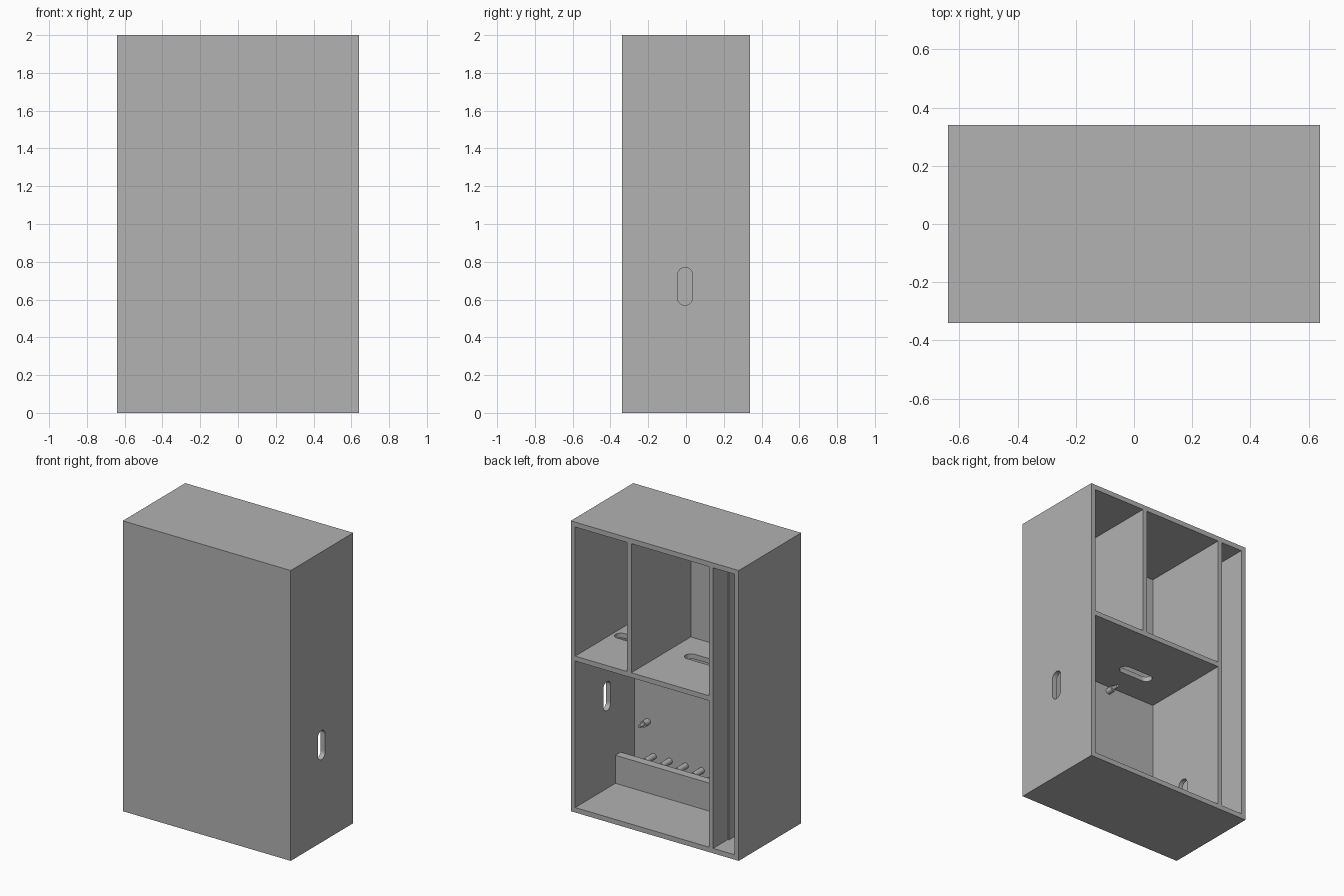
import bpy, bmesh, math
from mathutils import Vector, Matrix

if "Cube" in bpy.data.objects:
    bpy.data.objects.remove(bpy.data.objects["Cube"])

grey = bpy.data.materials.new("plain grey")
grey.use_nodes = True
color = (0.445, 0.445, 0.445, 1)
grey.diffuse_color = color
grey.node_tree.nodes["Principled BSDF"].inputs["Base Color"].default_value = color

W, D, H, T = 0.64, 0.34, 2.0, 0.034      # half width, half depth, height, wall
INNER_FRONT = -D + T


def finish(name, bm):
    bmesh.ops.recalc_face_normals(bm, faces=bm.faces)
    mesh = bpy.data.meshes.new(name)
    bm.to_mesh(mesh)
    bm.free()
    mesh.materials.append(grey)
    ob = bpy.data.objects.new(name, mesh)
    bpy.context.collection.objects.link(ob)
    return ob


def box(name, x, y, z):
    """Box from (low, high) ranges."""
    bm = bmesh.new()
    size = [b - a for a, b in (x, y, z)]
    mid = [(a + b) / 2 for a, b in (x, y, z)]
    bmesh.ops.create_cube(bm, size=1, matrix=Matrix.Translation(mid) @ Matrix.Diagonal(size + [1]))
    return finish(name, bm)


def slot(name, center, long_axis, short_axis, length, radius=0.04, depth=0.12):
    """Rounded slot cutter, pushed through along the third axis."""
    u, v = Vector(long_axis), Vector(short_axis)
    n = u.cross(v)
    bm = bmesh.new()
    verts = []
    for side in (1, -1):
        for i in range(13):
            a = math.pi * (i / 12 - 0.5)
            p = u * (length / 2 - radius + radius * math.cos(a)) + v * radius * math.sin(a)
            verts.append(bm.verts.new(Vector(center) + p * side - n * depth / 2))
    face = bm.faces.new(verts)
    ext = bmesh.ops.extrude_face_region(bm, geom=[face])
    bmesh.ops.translate(bm, vec=n * depth, verts=[g for g in ext["geom"] if isinstance(g, bmesh.types.BMVert)])
    return finish(name, bm)


def peg(name, x, z, steps):
    """Round peg on the front panel, built from (radius, length) steps."""
    bm = bmesh.new()
    y = INNER_FRONT - 0.005
    for radius, length in steps:
        m = Matrix.Translation((x, y + length / 2, z)) @ Matrix.Rotation(math.pi / 2, 4, 'X')
        bmesh.ops.create_cone(bm, cap_ends=True, segments=20, radius1=radius, radius2=radius,
                              depth=length, matrix=m)
        y += length
    ob = finish(name, bm)
    bpy.ops.object.select_all(action='DESELECT')
    ob.select_set(True)
    bpy.context.view_layer.objects.active = ob
    bpy.ops.object.shade_smooth_by_angle()


# Cabinet body, hollowed from the back into four compartments
body = box("cabinet_body", (-W, W), (-D, D), (0, H))
DIV_A = (0.178, 0.21)        # short upper divider
DIV_B = (-0.445, -0.414)     # full height divider
SHELF = (1.043, 1.077)
open_y = (INNER_FRONT, D + 0.1)
cutters = [
    box("upper_left_cut", (DIV_A[1], W - T), open_y, (SHELF[1], H - T)),
    box("upper_middle_cut", (DIV_B[1], DIV_A[0]), open_y, (SHELF[1], H - T)),
    box("lower_cut", (DIV_B[1], W - T), open_y, (T, SHELF[0])),
    box("side_channel_cut", (-W + T, DIV_B[0]), open_y, (T, H - T)),
    # Cable slots in the side wall, the full divider and the shelf
    slot("wall_slot_cut", (W - T / 2, -0.005, 0.67), (0, 0, 1), (0, 1, 0), 0.2),
    slot("divider_slot_cut", (sum(DIV_B) / 2, -0.01, 0.27), (0, 0, 1), (0, 1, 0), 0.2),
]
for x in (0.46, -0.073):
    cutters.append(slot("shelf_slot_cut", (x, -0.07, sum(SHELF) / 2), (1, 0, 0), (0, 1, 0), 0.25))

for c in cutters:
    c.hide_render = True
    mod = body.modifiers.new(c.name, 'BOOLEAN')
    mod.operation = 'DIFFERENCE'
    mod.solver = 'EXACT'
    mod.object = c
bpy.context.view_layer.update()
result = bpy.data.meshes.new_from_object(body.evaluated_get(bpy.context.evaluated_depsgraph_get()))
body.modifiers.clear()
body.data = result
for c in cutters:
    bpy.data.objects.remove(c)

# Low retaining wall on the cabinet floor
box("retaining_wall", (DIV_B[1] - 0.005, W - T + 0.005), (-0.155, -0.097), (T - 0.005, 0.227))

# Raised guide along the channel side of the full divider
box("channel_guide", (DIV_B[0] - 0.01, DIV_B[0] + 0.002), (0.02, 0.18), (T - 0.005, H - T + 0.005))

# Four stepped mounting pegs on the front panel
for x in (0.506, -0.045):
    for z in (0.406, 1.01):
        peg("mounting_peg", x, z, [(0.021, 0.055), (0.011, 0.04)])

# Row of plain pegs behind the retaining wall
for i in range(7):
    peg("row_peg", 0.46 - 0.122 * i, 0.18, [(0.02, 0.1)])
